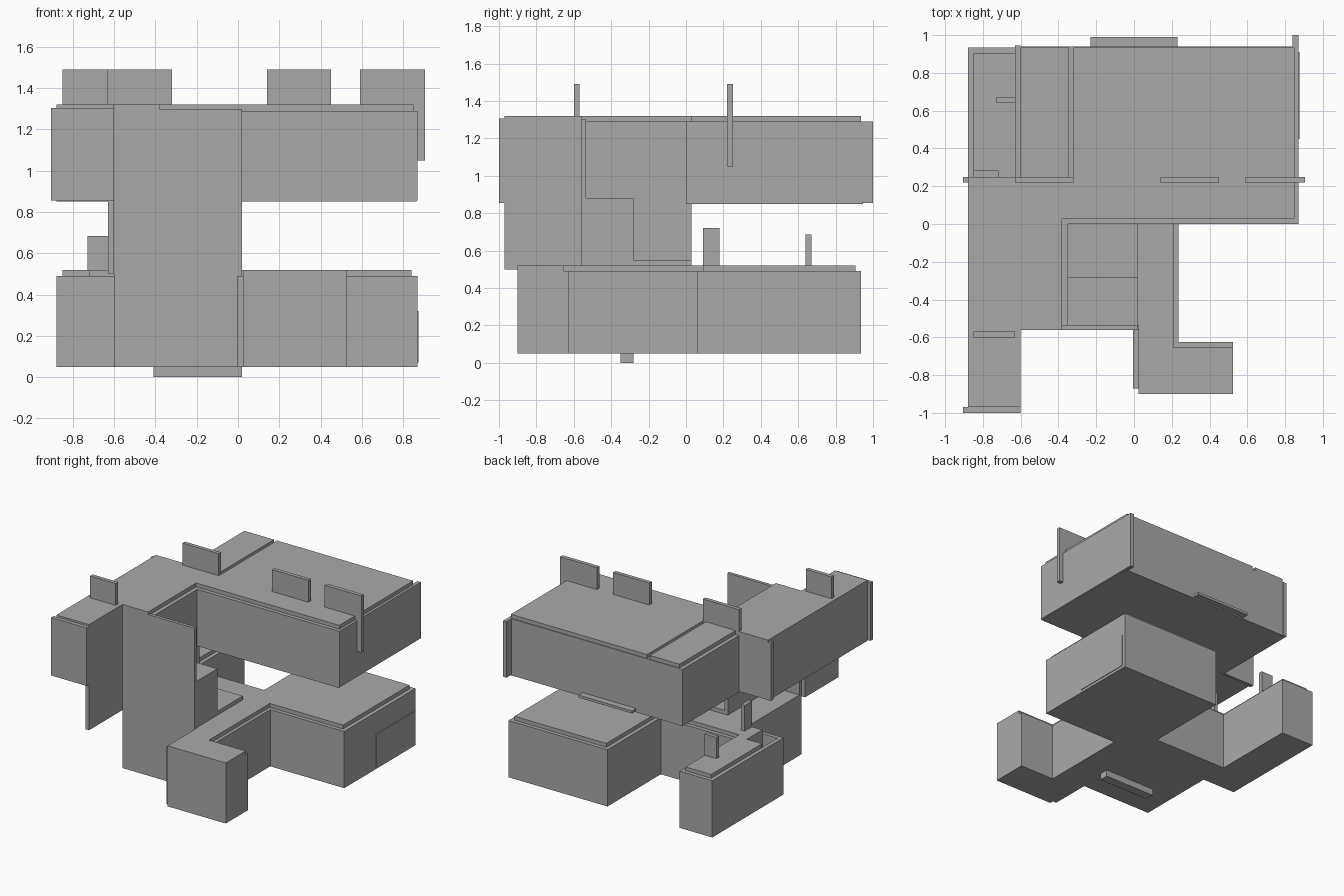
import bpy, bmesh

grey = bpy.data.materials.new("plain_grey")
grey.diffuse_color = (0.4, 0.4, 0.4, 1)


def prism(name, pts, z0, z1):
    """Extrude a plan outline between two heights."""
    bm = bmesh.new()
    face = bm.faces.new([bm.verts.new((x, y, z0)) for x, y in pts])
    res = bmesh.ops.extrude_face_region(bm, geom=[face])
    top = [v for v in res["geom"] if isinstance(v, bmesh.types.BMVert)]
    bmesh.ops.translate(bm, verts=top, vec=(0, 0, z1 - z0))
    bmesh.ops.recalc_face_normals(bm, faces=bm.faces)
    me = bpy.data.meshes.new(name)
    bm.to_mesh(me)
    bm.free()
    me.materials.append(grey)
    ob = bpy.data.objects.new(name, me)
    bpy.context.collection.objects.link(ob)
    return ob


def box(name, x0, x1, y0, y1, z0, z1):
    return prism(name, [(x0, y0), (x1, y0), (x1, y1), (x0, y1)], z0, z1)


# Lower storey: walls, with an open light well in the left wing
prism("lower_walls", [
    (-.60, -.56), (.025, -.56), (.025, -.90), (.525, -.90), (.525, -.625),
    (.235, -.625), (.235, .06), (.87, .06), (.87, .935), (.02, .935),
    (.02, .28), (-.60, .28), (-.60, .935), (-.88, .935), (-.88, .28),
    (-.72, .28), (-.72, .06), (-.60, .06)], .05, .49)
box("well_side_wall", -.88, -.85, .06, .28, .05, .49)
box("well_front_wall", -.85, -.72, .06, .09, .05, .49)
box("well_floor", -.85, -.72, .09, .28, .05, .08)
box("front_wing_side_wall", -.005, .025, -.87, -.56, .05, .49)

# Lower roof, set back from the outer walls
prism("lower_roof", [
    (-.60, -.535), (.025, -.535), (.025, -.90), (.525, -.90), (.525, -.655),
    (.21, -.655), (.21, .09), (.84, .09), (.84, .905), (.05, .905),
    (.05, .25), (-.63, .25), (-.63, .905), (-.85, .905), (-.85, .28),
    (-.72, .28), (-.72, .09), (-.60, .09)], .49, .52)

# Door step and parts around the stair
box("door_step", -.41, .02, -.35, -.28, 0, .05)
box("stair_block", -.38, .02, -.535, -.28, .52, .88)
box("landing", -.35, .02, -.28, .03, .52, .55)
box("stair_side_wall", -.38, -.35, -.535, .03, .52, 1.29)
box("tall_front_panel", -.60, .02, -.56, -.535, .05, 1.30)
box("hanging_side_panel", -.63, -.60, -.97, -.56, .50, 1.29)

# Upper storey
prism("upper_walls", [
    (-.88, -.97), (-.60, -.97), (-.60, -.56), (-.38, -.56), (-.38, 0),
    (.865, 0), (.865, .94), (-.60, .94), (-.60, .235), (-.88, .235)],
    .85, 1.29)
prism("upper_roof", [
    (-.88, -.97), (-.60, -.97), (-.60, -.56), (-.38, -.56), (-.38, .03),
    (.85, .03), (.85, .935), (-.32, .935), (-.32, .25), (-.88, .25)],
    1.29, 1.32)
box("upper_roof_strip", -.60, -.345, .25, .935, 1.29, 1.32)
box("left_wing_front_wall", -.905, -.60, -1, -.97, .855, 1.305)
box("left_wing_back_wall", -.905, -.60, .22, .25, .855, 1.305)
box("upper_back_side_wall", -.63, -.60, .25, .945, .85, 1.29)
box("right_end_wall", .84, .87, 0, 1, .855, 1.29)

# Thin ledges and cladding plates
box("back_ledge", -.23, .23, .94, .99, .86, .88)
box("right_cladding", .866, .875, .45, .91, .07, .32)

# Small upright plates standing on the roofs
for name, *d in [
        ("roof_plate_front", -.85, -.63, -.60, -.57, 1.31, 1.49),
        ("roof_plate_left", -.63, -.32, .22, .25, 1.31, 1.49),
        ("roof_plate_middle", .14, .45, .22, .25, 1.31, 1.49),
        ("roof_plate_right", .59, .905, .22, .25, 1.05, 1.49),
        ("low_plate_back", -.73, -.63, .64, .67, .51, .685),
        ("low_plate_side", -.63, -.60, .09, .18, .48, .72)]:
    box(name, *d)
